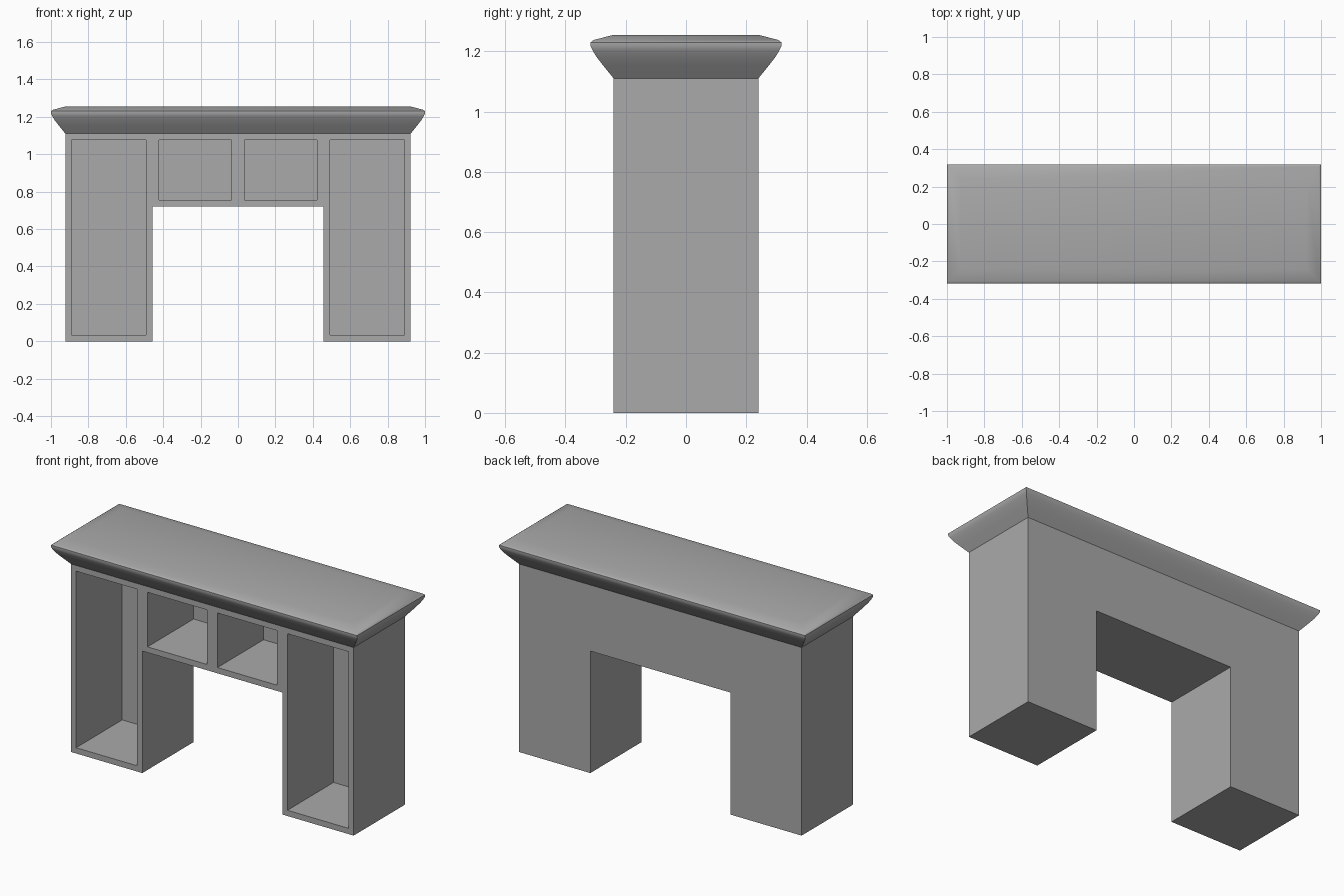
import bpy, bmesh, math
from mathutils import Vector

cube = bpy.data.objects.get("Cube")
if cube:
    bpy.data.objects.remove(cube, do_unlink=True)

HALF_W, HALF_D = 0.923, 0.24     # body half width and half depth
KNEE_X, KNEE_Z = 0.457, 0.72     # opening between the legs
BODY_TOP = 1.11
FRAME, RECESS = 0.034, 0.43      # frame width and cubby depth

grey = bpy.data.materials.new("plain_grey")
grey.use_nodes = True
grey.diffuse_color = (0.4, 0.4, 0.4, 1)
grey.node_tree.nodes["Principled BSDF"].inputs["Base Color"].default_value = (0.4, 0.4, 0.4, 1)


def make_object(name, bm):
    bmesh.ops.recalc_face_normals(bm, faces=bm.faces)
    mesh = bpy.data.meshes.new(name)
    bm.to_mesh(mesh)
    bm.free()
    mesh.materials.append(grey)
    obj = bpy.data.objects.new(name, mesh)
    bpy.context.collection.objects.link(obj)
    return obj


# Desk body: front panels extruded back, then inset and sunk into cubbies
bm = bmesh.new()
leg = [(KNEE_X, 0), (HALF_W, 0), (HALF_W, BODY_TOP), (KNEE_X, BODY_TOP), (KNEE_X, KNEE_Z)]
bay = [(0, KNEE_Z), (KNEE_X, KNEE_Z), (KNEE_X, BODY_TOP), (0, BODY_TOP)]
for outline in (leg, bay):
    bm.faces.new([bm.verts.new((x, -HALF_D, z)) for x, z in outline])
    bm.faces.new([bm.verts.new((-x, -HALF_D, z)) for x, z in reversed(outline)])
bmesh.ops.remove_doubles(bm, verts=bm.verts, dist=0.001)
result = bmesh.ops.extrude_face_region(bm, geom=bm.faces[:], use_keep_orig=True)
back = [v for v in result["geom"] if isinstance(v, bmesh.types.BMVert)]
bmesh.ops.translate(bm, verts=back, vec=(0, 2 * HALF_D, 0))
bmesh.ops.recalc_face_normals(bm, faces=bm.faces)
panels = [f for f in bm.faces if f.calc_center_median().y < -HALF_D + 0.01]
bmesh.ops.inset_individual(bm, faces=panels, thickness=FRAME, use_even_offset=True)
for panel in panels:
    sunk = bmesh.ops.extrude_discrete_faces(bm, faces=[panel])["faces"]
    bmesh.ops.translate(bm, verts=sunk[0].verts, vec=(0, RECESS, 0))
make_object("desk_body", bm)

# Moulded top: rings of (outward offset, height) joined into a cornice
profile = [(0, BODY_TOP), (0.034, 1.152), (0.058, 1.183), (0.07, 1.203), (0.077, 1.218),
           (0.077, 1.23), (0.066, 1.238), (0, 1.255)]
bm = bmesh.new()
rings = []
for out, z in profile:
    w, d = HALF_W + out, HALF_D + out
    rings.append([bm.verts.new(p) for p in ((-w, -d, z), (w, -d, z), (w, d, z), (-w, d, z))])
for low, high in zip(rings, rings[1:]):
    for i in range(4):
        j = (i + 1) % 4
        bm.faces.new((low[i], low[j], high[j], high[i]))
bm.faces.new(rings[-1])
bm.faces.new(rings[0][::-1])
top = make_object("moulded_top", bm)

bpy.ops.object.select_all(action="DESELECT")
top.select_set(True)
bpy.context.view_layer.objects.active = top
bpy.ops.object.shade_smooth_by_angle(angle=math.radians(35))
